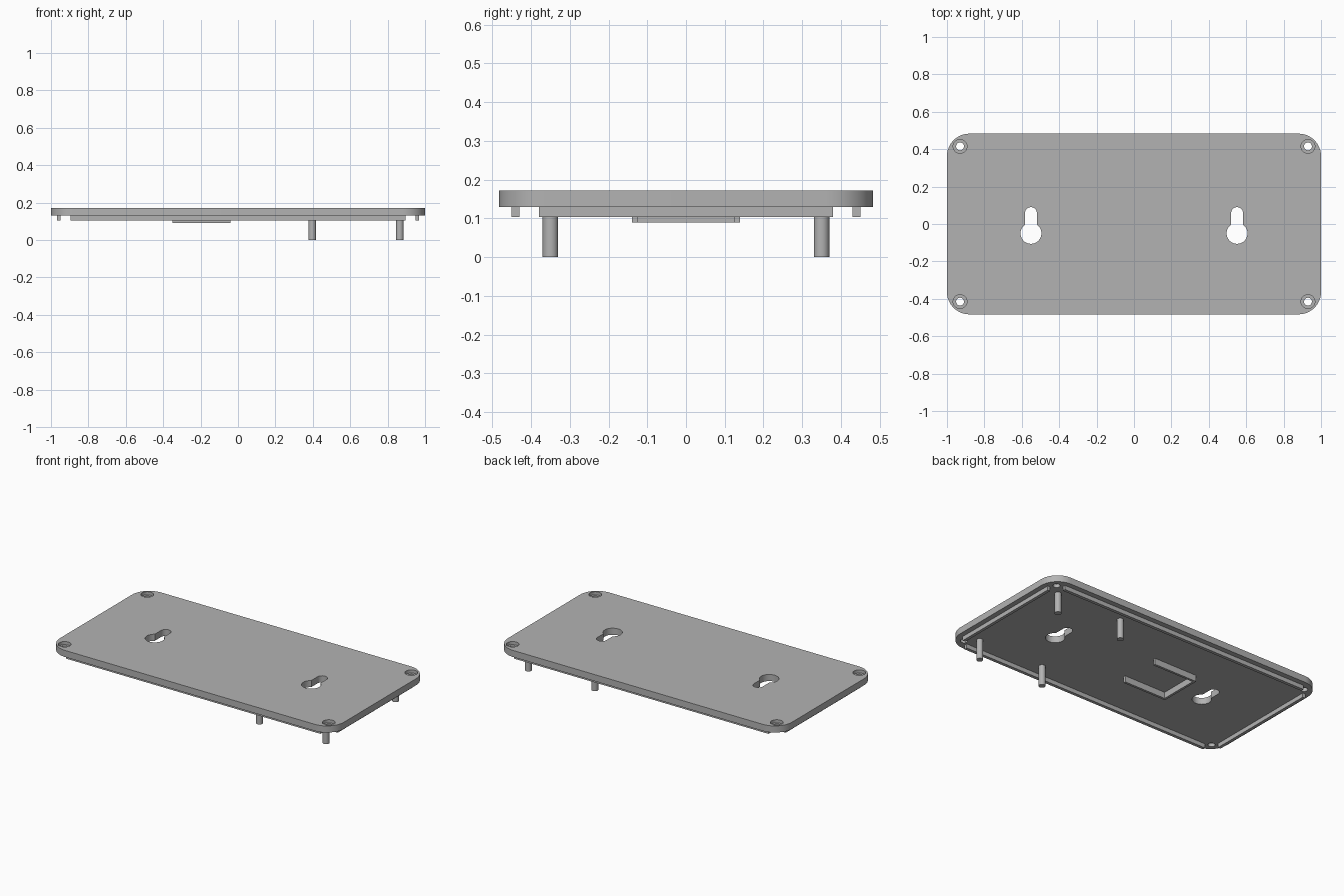
import bpy
import bmesh
from math import sin, cos, pi, asin

if "Cube" in bpy.data.objects:
    bpy.data.objects.remove(bpy.data.objects["Cube"], do_unlink=True)

grey = bpy.data.materials.new("matte grey")
grey.use_nodes = True
GREY = (0.45, 0.45, 0.45, 1)
grey.diffuse_color = GREY
grey.node_tree.nodes["Principled BSDF"].inputs["Base Color"].default_value = GREY

TOP, UNDER, RAIL_BOTTOM, BRACKET_BOTTOM = 0.172, 0.13, 0.103, 0.09
HALF_Y, CORNER = 0.483, 0.12


def arc(cx, cy, r, start, end, steps):
    """Points on an arc, ends included."""
    angles = [start + (end - start) * i / steps for i in range(steps + 1)]
    return [(cx + r * cos(a), cy + r * sin(a)) for a in angles]


def circle(cx, cy, r, sides=32):
    return arc(cx, cy, r, 0, 2 * pi, sides)[:-1]


def rectangle(x0, x1, y0, y1):
    return [(x0, y0), (x1, y0), (x1, y1), (x0, y1)]


def prism(name, outline, z0, z1):
    """Extrude a counter-clockwise outline from z0 up to z1."""
    bm = bmesh.new()
    base = bm.faces.new([bm.verts.new((x, y, z0)) for x, y in outline])
    made = bmesh.ops.extrude_face_region(bm, geom=[base])["geom"]
    top = [v for v in made if isinstance(v, bmesh.types.BMVert)]
    bmesh.ops.translate(bm, verts=top, vec=(0, 0, z1 - z0))
    bmesh.ops.recalc_face_normals(bm, faces=bm.faces)
    mesh = bpy.data.meshes.new(name)
    bm.to_mesh(mesh)
    bm.free()
    mesh.materials.append(grey)
    obj = bpy.data.objects.new(name, mesh)
    bpy.context.collection.objects.link(obj)
    return obj


def select(obj):
    bpy.ops.object.select_all(action="DESELECT")
    obj.select_set(True)
    bpy.context.view_layer.objects.active = obj


def smooth(obj):
    select(obj)
    bpy.ops.object.shade_smooth_by_angle(angle=pi / 6)


def cut(target, outline, z0, z1):
    """Subtract a prism from the target and discard the cutter."""
    cutter = prism("cutter", outline, z0, z1)
    cutter.hide_render = True
    mod = target.modifiers.new("cut", "BOOLEAN")
    mod.operation, mod.solver, mod.object = "DIFFERENCE", "EXACT", cutter
    select(target)
    bpy.ops.object.modifier_apply(modifier=mod.name)
    bpy.data.objects.remove(cutter, do_unlink=True)


# Rounded cover plate
outline = []
for i, (sx, sy) in enumerate([(1, 1), (-1, 1), (-1, -1), (1, -1)]):
    outline += arc(sx * (1 - CORNER), sy * (HALF_Y - CORNER), CORNER,
                   i * pi / 2, (i + 1) * pi / 2, 12)
plate = prism("cover_plate", outline, UNDER, TOP)

# Counterbored screw holes in the corners
for sx in (-1, 1):
    for sy in (-1, 1):
        cut(plate, circle(sx * 0.93, sy * 0.415, 0.037), TOP - 0.02, TOP + 0.1)
        cut(plate, circle(sx * 0.93, sy * 0.415, 0.021), 0, TOP + 0.1)

# Keyhole hanging slots: a large round hole with a narrow rounded neck
R, NECK = 0.056, 0.032
half = asin(NECK / R)
for x in (-0.551, 0.551):
    keyhole = arc(x, -0.05, R, pi / 2 + half, 2.5 * pi - half, 32)
    keyhole += arc(x, 0.058, NECK, 0, pi, 16)
    cut(plate, keyhole, 0, TOP + 0.1)
smooth(plate)

# Locating rails under the edges
for side, s in (("left", 1), ("right", -1)):
    x0, x1 = sorted((s * 0.949, s * 0.968))
    prism(side + "_rail", rectangle(x0, x1, -0.38, 0.38), RAIL_BOTTOM, UNDER)
for side, s in (("back", 1), ("front", -1)):
    y0, y1 = sorted((s * 0.43, s * 0.45))
    prism(side + "_rail", rectangle(-0.896, 0.896, y0, y1), RAIL_BOTTOM, UNDER)

# U-shaped bracket, open towards the posts
bracket = [(-0.35, -0.14), (-0.04, -0.14), (-0.04, -0.125), (-0.335, -0.125),
           (-0.335, 0.125), (-0.04, 0.125), (-0.04, 0.14), (-0.35, 0.14)]
prism("u_bracket", bracket, BRACKET_BOTTOM, UNDER)

# Four support posts
for place, x in (("inner", 0.397), ("outer", 0.865)):
    for side, y in (("front", -0.35), ("back", 0.35)):
        smooth(prism(f"{place}_{side}_post", circle(x, y, 0.02), 0, UNDER))
